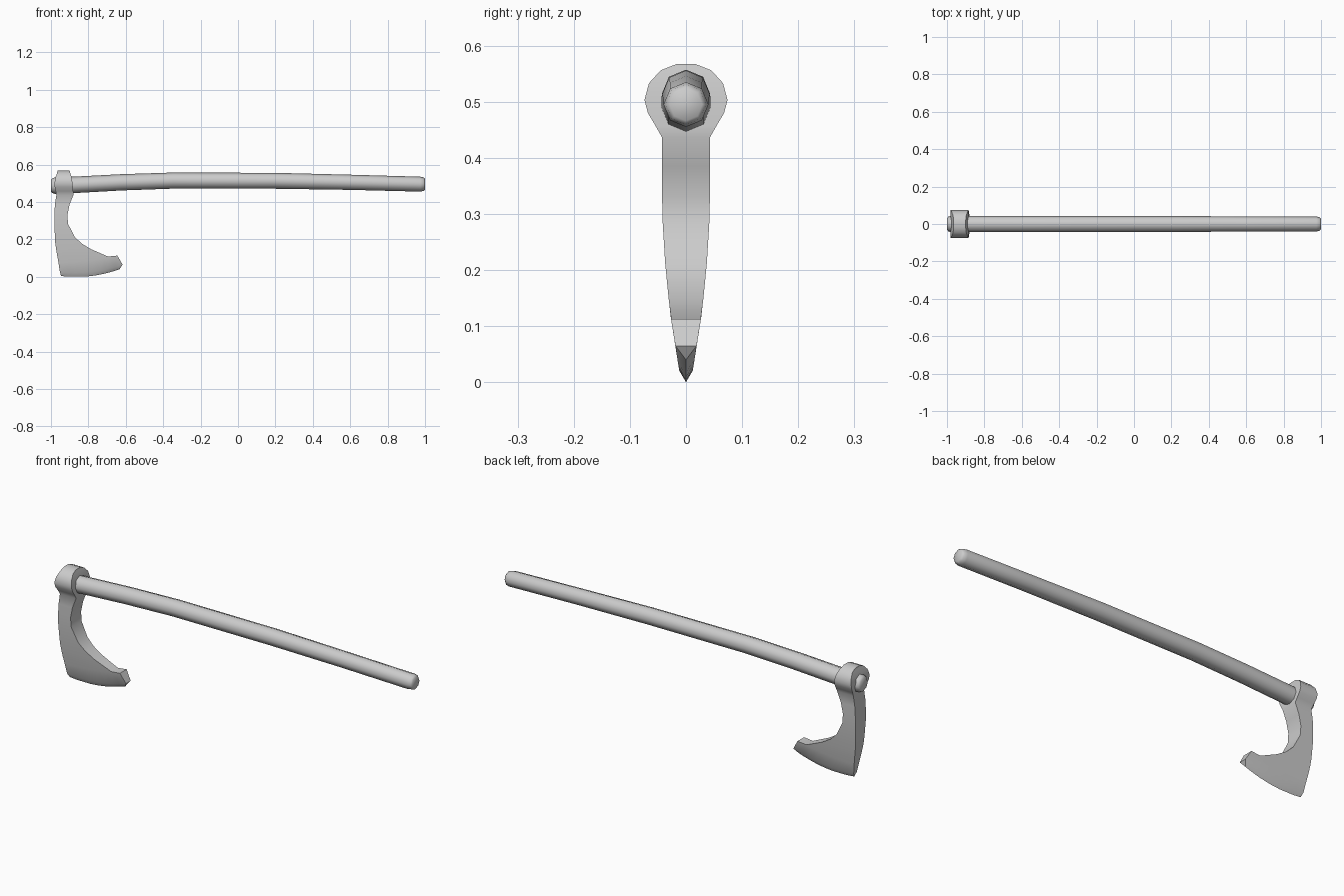
import bpy, bmesh, math

if "Cube" in bpy.data.objects:
    bpy.data.objects.remove(bpy.data.objects["Cube"])


def finish(bm, name, angle):
    bmesh.ops.remove_doubles(bm, verts=bm.verts, dist=1e-5)
    bmesh.ops.recalc_face_normals(bm, faces=bm.faces)
    me = bpy.data.meshes.new(name)
    bm.to_mesh(me)
    bm.free()
    ob = bpy.data.objects.new(name, me)
    bpy.context.collection.objects.link(ob)
    bpy.ops.object.select_all(action='DESELECT')
    bpy.context.view_layer.objects.active = ob
    ob.select_set(True)
    bpy.ops.object.shade_smooth_by_angle(angle=math.radians(angle))
    return ob


def loft(name, rings, angle):
    bm = bmesh.new()
    loops = [[bm.verts.new(p) for p in ring] for ring in rings]
    for a, b in zip(loops, loops[1:]):
        for i in range(len(a)):
            j = (i + 1) % len(a)
            bm.faces.new((a[i], a[j], b[j], b[i]))
    bm.faces.new(loops[0])
    bm.faces.new(loops[-1])
    bmesh.ops.dissolve_degenerate(bm, edges=bm.edges, dist=1e-6)
    return finish(bm, name, angle)


# Haft: gently bowed eight-sided rod with rounded ends (x, centre z, radius)
stations = [(-1, .487, .031), (-.993, .487, .039), (-.975, .487, .045),
            (-.88, .491, .044), (-.62, .505, .0435), (-.35, .514, .043),
            (.2, .513, .0425), (.6, .505, .0405), (.975, .495, .04),
            (.993, .495, .036), (1, .495, .029)]
rings = []
for x, z, r in stations:
    rings.append([(x, r * math.cos(k * math.pi / 4), z + r * math.sin(k * math.pi / 4))
                  for k in range(8)])
loft("haft", rings, 50)

# Half thickness of the head by height
THICK = [(0, .002), (.02, .012), (.065, .019), (.115, .027), (.15, .031),
         (.21, .037), (.3, .0425), (.437, .043), (.458, .055), (.48, .068),
         (.503, .074), (.533, .066), (.556, .045), (.567, .017)]


def thickness(z):
    for (z0, h0), (z1, h1) in zip(THICK, THICK[1:]):
        if z <= z1:
            return h0 + (h1 - h0) * max(0, z - z0) / (z1 - z0)
    return THICK[-1][1]


# Axe head rows from collar to cutting edge: back x, z, front x, z, middle sag
rows = [(-.965, .567, -.9, .567, 0), (-.967, .556, -.897, .556, 0),
        (-.975, .533, -.89, .533, 0), (-.981, .503, -.885, .503, 0),
        (-.98, .48, -.883, .48, 0), (-.975, .458, -.881, .458, 0),
        (-.971, .437, -.88, .437, 0), (-.979, .385, -.901, .385, 0),
        (-.982, .33, -.912, .33, 0), (-.982, .28, -.909, .283, 0),
        (-.979, .22, -.873, .213, 0), (-.977, .18, -.835, .177, 0),
        (-.973, .15, -.785, .147, 0), (-.967, .115, -.695, .108, 0),
        (-.96, .075, -.645, .113, -.02), (-.952, .025, -.617, .065, -.05),
        (-.946, .004, -.634, .04, -.05)]
N = 8
rings = []
for k, (x0, z0, x1, z1, sag) in enumerate(rows):
    line = []
    for i in range(N + 1):
        t = i / N
        z = z0 + (z1 - z0) * t + 2 * t * (1 - t) * (sag * .75)
        line.append((x0 + (x1 - x0) * t, max(z, 0)))
    edge = k == len(rows) - 1
    side = [(x, 0 if edge else thickness(z), z) for x, z in line]
    rings.append(side + [(x, -y, z) for x, y, z in reversed(side)])

bm = bmesh.new()
loops = [[bm.verts.new(p) for p in r] for r in rings]
for a, b in zip(loops, loops[1:]):
    for i in range(len(a)):
        j = (i + 1) % len(a)
        bm.faces.new((a[i], a[j], b[j], b[i]))
for i in range(N):
    a = loops[0]
    bm.faces.new((a[i], a[i + 1], a[-2 - i], a[-1 - i]))
finish(bm, "axe_head", 35)
